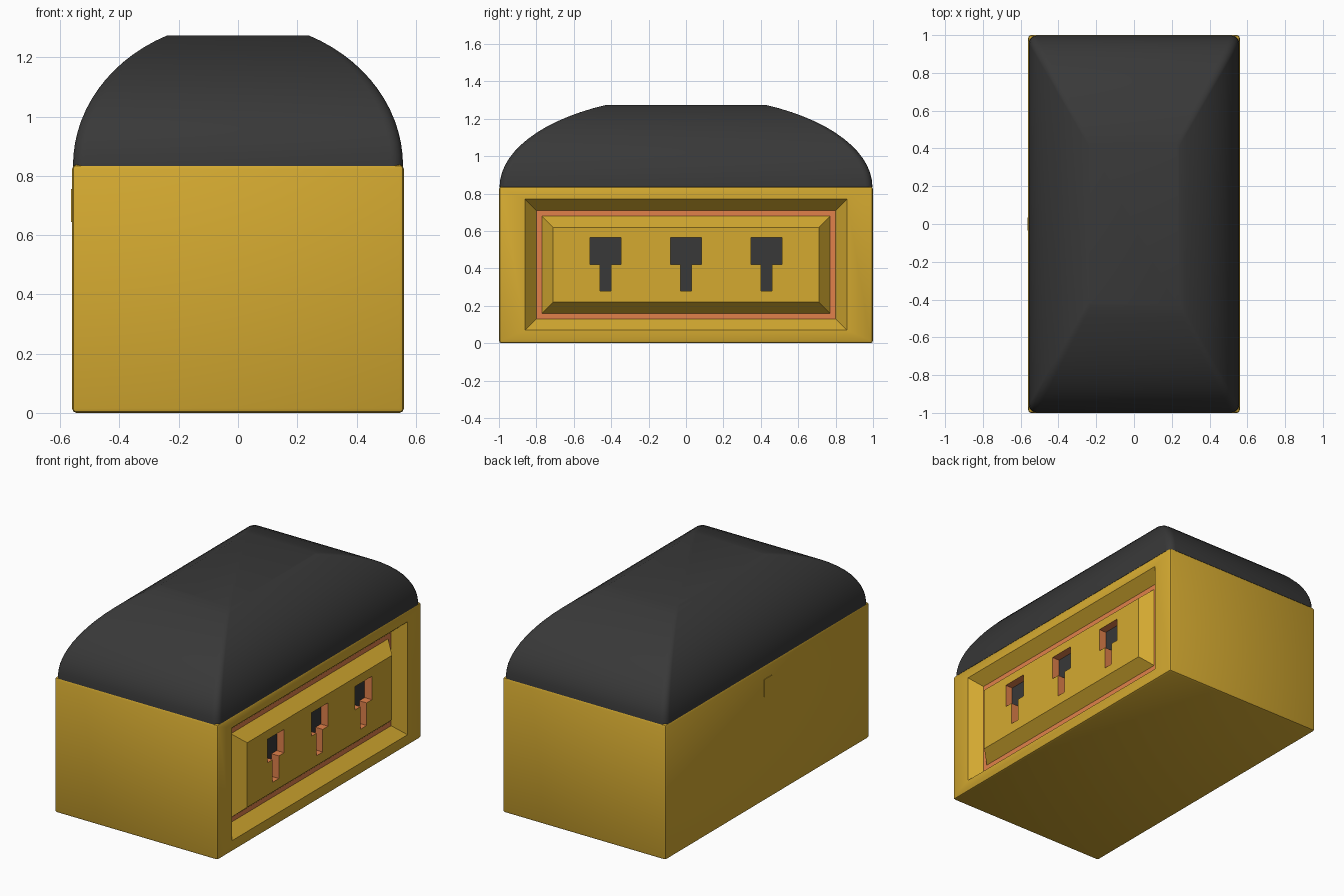
import bpy, bmesh, math

if "Cube" in bpy.data.objects:
    bpy.data.objects.remove(bpy.data.objects["Cube"])


def mat(name, col):
    m = bpy.data.materials.new(name)
    m.diffuse_color = (*col, 1)
    m.use_nodes = True
    m.node_tree.nodes["Principled BSDF"].inputs["Base Color"].default_value = m.diffuse_color
    return m


MATS = [mat("yellow", (0.66, 0.40, 0.03)),
        mat("orange", (0.75, 0.22, 0.07)),
        mat("charcoal", (0.04, 0.04, 0.04))]
X, Y, H = 0.56, 1.0, 0.838


def finish(bm, name, angle=30):
    me = bpy.data.meshes.new(name)
    bm.to_mesh(me)
    bm.free()
    ob = bpy.data.objects.new(name, me)
    bpy.context.collection.objects.link(ob)
    for m in MATS:
        me.materials.append(m)
    bpy.ops.object.select_all(action='DESELECT')
    ob.select_set(True)
    bpy.context.view_layer.objects.active = ob
    bpy.ops.object.shade_smooth_by_angle(angle=math.radians(angle))
    return ob


def box(bm, center, size):
    vs = bmesh.ops.create_cube(bm, size=1)["verts"]
    for v in vs:
        v.co = [c + a * s for c, a, s in zip(center, v.co, size)]
    return vs


# Body: rounded box with a stepped recess on the +x side
bm = bmesh.new()
box(bm, (0, 0, H / 2), (2 * X, 2 * Y, H))
bmesh.ops.bevel(bm, geom=bm.edges[:], offset=0.015, segments=2,
                affect='EDGES', profile=0.5)
bm.normal_update()
face = max((f for f in bm.faces if f.normal.x > 0.99), key=lambda f: f.calc_area())
# each step: half width, low z, high z, x, material of the new ring
STEPS = [(0.86, 0.07, 0.77, X, 0),
         (0.80, 0.13, 0.71, X - 0.07, 0),
         (0.77, 0.16, 0.68, X - 0.07, 1),
         (0.71, 0.22, 0.62, X, 0)]
for hw, lo, hi, x, m in STEPS:
    ring = bmesh.ops.inset_individual(bm, faces=[face], thickness=0.01)["faces"]
    for f in ring:
        f.material_index = m
    mid = face.calc_center_median().z
    for v in face.verts:
        v.co = (x, math.copysign(hw, v.co.y), hi if v.co.z > mid else lo)
bmesh.ops.delete(bm, geom=[face], context='FACES_ONLY')
finish(bm, "body", 35)

# Keyhole panel: grid of cells, the T-shaped cells pushed inwards
bm = bmesh.new()
ys = [-0.71]
for c in (-0.43, 0, 0.43):
    ys += [c - 0.082, c - 0.03, c + 0.03, c + 0.082]
ys.append(0.71)
zs = [0.22, 0.28, 0.42, 0.565, 0.62]
g = [[bm.verts.new((X, y, z)) for z in zs] for y in ys]
holes = []
for i in range(len(ys) - 1):
    for j in range(len(zs) - 1):
        f = bm.faces.new((g[i][j], g[i + 1][j], g[i + 1][j + 1], g[i][j + 1]))
        k = i % 4
        if (j == 2 and k != 0) or (j == 1 and k == 2):
            holes.append(f)
bm.normal_update()
old = set(bm.faces)
geom = bmesh.ops.extrude_face_region(bm, geom=holes)["geom"]
caps = {e for e in geom if isinstance(e, bmesh.types.BMFace)}
for e in geom:
    if isinstance(e, bmesh.types.BMVert):
        e.co.x -= 0.05
for f in bm.faces:
    if f in caps:
        f.material_index = 2
    elif f not in old:
        f.material_index = 1
left = [f for f in holes if f.is_valid and f not in caps]
if left:
    bmesh.ops.delete(bm, geom=left, context='FACES')
# walls face into the hole
bm.normal_update()
for f in bm.faces:
    if f.material_index == 1:
        c = f.calc_center_median()
        near = min(caps, key=lambda q: (q.calc_center_median() - c).length)
        if f.normal.dot(near.calc_center_median() - c) < 0:
            f.normal_flip()
finish(bm, "keyhole_panel")

# Small catch plate on the -x side
bm = bmesh.new()
box(bm, (-X, 0, 0.70), (0.008, 0.07, 0.11))
finish(bm, "rear_catch")

# Lid: stacked rounded rectangles shrinking along an elliptic arc
bm = bmesh.new()
rings = []
N, end = 14, math.acos(0.43)
for i in range(N + 1):
    t = end * i / N
    s, z = math.cos(t), H - 0.004 + 0.487 * math.sin(t)
    hx, hy, r = 0.557 * s, 0.997 * s, 0.04 * s
    ring = []
    for q, (sx, sy) in enumerate(((1, 1), (-1, 1), (-1, -1), (1, -1))):
        for k in range(5):
            a = (q + k / 4) * math.pi / 2
            ring.append(bm.verts.new((sx * (hx - r) + r * math.cos(a),
                                      sy * (hy - r) + r * math.sin(a), z)))
    rings.append(ring)
n = len(rings[0])
for a, b in zip(rings, rings[1:]):
    for k in range(n):
        bm.faces.new((a[k], a[(k + 1) % n], b[(k + 1) % n], b[k]))
bm.faces.new(rings[-1])
bm.faces.new(rings[0][::-1])
for f in bm.faces:
    f.material_index = 2
finish(bm, "lid", 40)
